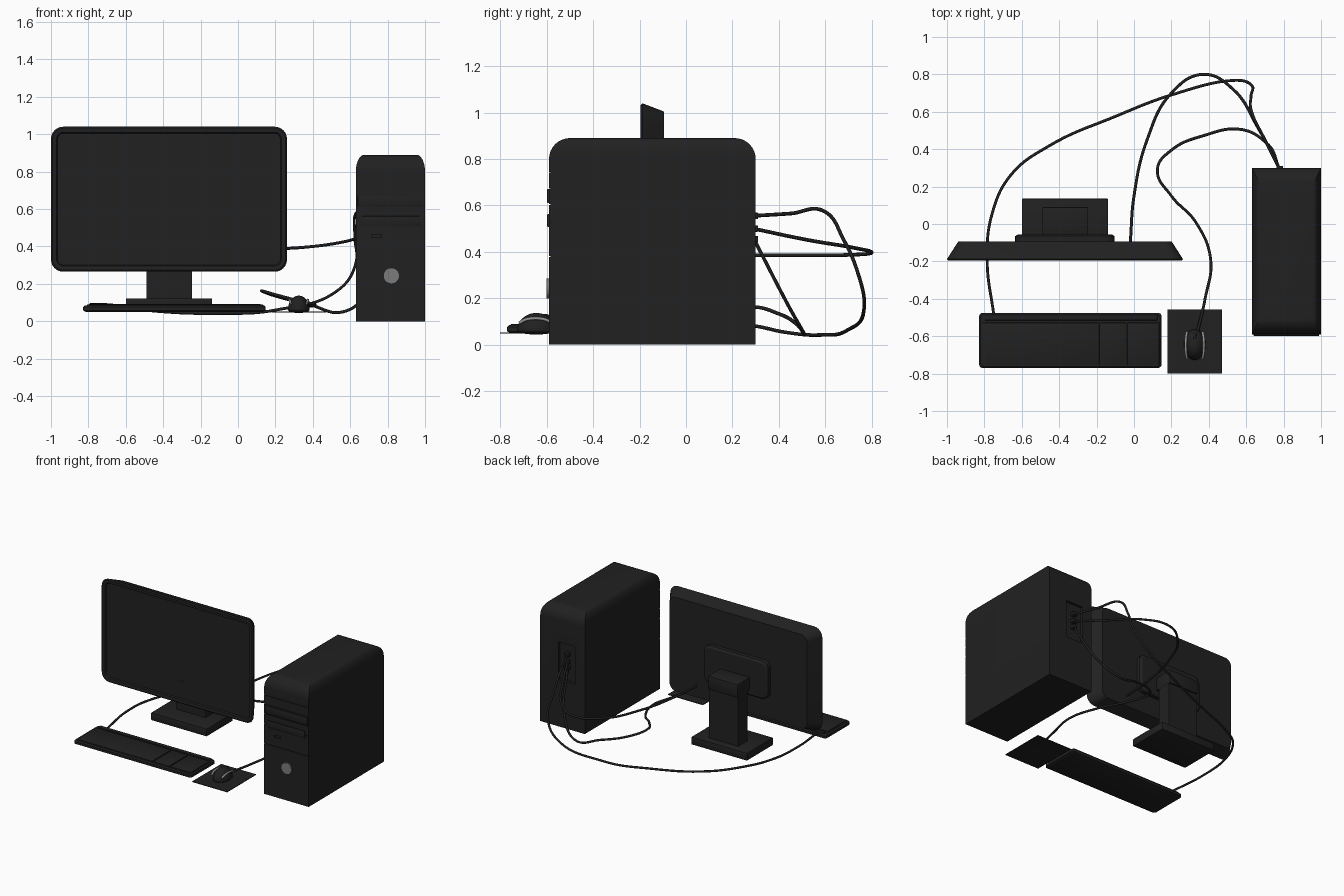
import bpy, bmesh, math
from mathutils import Vector

if "Cube" in bpy.data.objects:
    bpy.data.objects.remove(bpy.data.objects["Cube"])


def material(name, v):
    m = bpy.data.materials.new(name)
    m.diffuse_color = (v, v, v, 1)
    m.use_nodes = True
    m.node_tree.nodes["Principled BSDF"].inputs["Base Color"].default_value = m.diffuse_color
    return m


BLACK = material("black_plastic", 0.015)
GREY = material("grey_button", 0.2)
SILVER = material("silver_trim", 0.3)


def finish(name, bm, mat=BLACK, smooth=True):
    bmesh.ops.recalc_face_normals(bm, faces=bm.faces)
    me = bpy.data.meshes.new(name)
    bm.to_mesh(me)
    bm.free()
    ob = bpy.data.objects.new(name, me)
    bpy.context.collection.objects.link(ob)
    me.materials.append(mat)
    if smooth:
        bpy.ops.object.select_all(action='DESELECT')
        ob.select_set(True)
        bpy.context.view_layer.objects.active = ob
        bpy.ops.object.shade_smooth_by_angle(angle=math.radians(30))
    return ob


def add_box(bm, x0, x1, y0, y1, z0, z1):
    vs = bmesh.ops.create_cube(bm, size=1)['verts']
    for v in vs:
        v.co = Vector((x0 + (v.co.x + .5) * (x1 - x0), y0 + (v.co.y + .5) * (y1 - y0),
                       z0 + (v.co.z + .5) * (z1 - z0)))
    return vs


def box(name, *b, bevel=0.0, mat=BLACK):
    bm = bmesh.new()
    add_box(bm, *b)
    if bevel:
        bmesh.ops.bevel(bm, geom=bm.edges[:], offset=bevel, segments=2, profile=.5, affect='EDGES')
    return finish(name, bm, mat)


def rrect(a0, a1, b0, b1, r, c, axis, n=6):
    """Rounded rectangle ring, in XZ at y=c or in XY at z=c."""
    pts = []
    for k, (ca, cb) in enumerate(((a1 - r, b1 - r), (a0 + r, b1 - r), (a0 + r, b0 + r), (a1 - r, b0 + r))):
        for i in range(n + 1):
            t = math.pi / 2 * (k + i / n)
            a, b = ca + r * math.cos(t), cb + r * math.sin(t)
            pts.append((a, c, b) if axis == 'Y' else (a, b, c))
    return pts


def loft(name, rings, mat=BLACK):
    bm = bmesh.new()
    rows = [[bm.verts.new(p) for p in ring] for ring in rings]
    n = len(rows[0])
    for r0, r1 in zip(rows, rows[1:]):
        for i in range(n):
            bm.faces.new((r0[i], r0[(i + 1) % n], r1[(i + 1) % n], r1[i]))
    bm.faces.new(rows[0])
    bm.faces.new(rows[-1])
    return finish(name, bm, mat)


def cable(name, pts, r=.008, mat=BLACK):
    cu = bpy.data.curves.new(name, 'CURVE')
    cu.dimensions = '3D'
    cu.bevel_depth, cu.bevel_resolution, cu.resolution_u = r, 2, 10
    cu.use_fill_caps = True
    sp = cu.splines.new('BEZIER')
    sp.bezier_points.add(len(pts) - 1)
    for bp, p in zip(sp.bezier_points, pts):
        bp.co = p
        bp.handle_left_type = bp.handle_right_type = 'AUTO'
    ob = bpy.data.objects.new(name, cu)
    bpy.context.collection.objects.link(ob)
    cu.materials.append(mat)
    return ob


# Monitor: tapered rounded shell with a recessed screen
def mon(d, dz, r, y):
    return rrect(-1 + d, .262 - d, .265 + dz, 1.04 - dz, r, y, 'Y')


loft("monitor_shell", [mon(.035, .035, .035, -.183), mon(.03, .03, .035, -.193), mon(.008, .008, .06, -.195),
                       mon(0, 0, .065, -.188), mon(.06, .036, .05, -.094)])
box("screen_indicator", -.375, -.33, -.185, -.181, .427, .433)
loft("rear_mount_plate", [rrect(-.635, -.105, .45, .735, .05, -.1, 'Y'),
                          rrect(-.635, -.105, .45, .735, .05, -.065, 'Y'),
                          rrect(-.62, -.12, .465, .72, .04, -.055, 'Y')])

# Monitor stand
box("stand_head", -.49, -.245, -.06, .09, .49, .59, bevel=.004)
box("stand_column", -.488, -.247, -.03, .078, .11, .5)
box("stand_base", -.6, -.138, -.175, .135, .065, .122, bevel=.004)

# Tower case: top edges rounded, x squeezed so the sides get a tighter radius
bm = bmesh.new()
add_box(bm, -.37, .37, -.59, .3, 0, .89)
top = [e for e in bm.edges if all(v.co.z > .8 for v in e.verts)]
bmesh.ops.bevel(bm, geom=top, offset=.09, segments=8, profile=.5, affect='EDGES')
for v in bm.verts:
    v.co.x = .815 + v.co.x * .5
tower = finish("tower_case", bm)

# Front grooves, port slot and rear recess
bm = bmesh.new()
for z in (.743, .674, .604, .53, .38):
    add_box(bm, .6, 1.03, -.62, -.584, z - .002, z + .002)
add_box(bm, .715, .765, -.62, -.58, .447, .465)
add_box(bm, .71, .85, .28, .35, .35, .635)
cutter = finish("tower_cutter", bm, smooth=False)
cutter.hide_render = True
cutter.hide_viewport = True
mod = tower.modifiers.new("grooves", 'BOOLEAN')
mod.operation, mod.object, mod.solver = 'DIFFERENCE', cutter, 'EXACT'

box("optical_drive_front", .64, .99, -.598, -.58, .61, .67, bevel=.003)
box("card_reader_front", .66, .97, -.598, -.58, .508, .562, bevel=.003)

# Power button
bm = bmesh.new()
bmesh.ops.create_cone(bm, cap_ends=True, segments=32, radius1=.043, radius2=.043, depth=.02)
for v in bm.verts:
    v.co = Vector((.82 + v.co.x, -.59 + v.co.z, .243 + v.co.y))
finish("power_button", bm, GREY)

# Rear plugs
for i, z in enumerate((.555, .5, .455)):
    box(f"rear_plug_{i + 1}", .763, .797, .278, .31, z - .014, z + .014, bevel=.003)


# Keyboard: body with three raised key fields
def key(d, z):
    return rrect(-.828 + d, .148 - d, -.77 + d, -.475 - d, .02, z, 'Z')


loft("keyboard_body", [key(.015, .05), key(0, .058), key(0, .076), key(.008, .084)])
for nm, x0, x1 in (("main", -.808, -.185), ("navigation", -.177, -.045), ("number", -.037, .135)):
    box(f"{nm}_keys", x0, x1, -.755, -.527, .075, .09, bevel=.004)
box("keyboard_rear_strip", -.8, .125, -.515, -.485, .075, .091, bevel=.004)

# Mouse on its pad
box("mouse_pad", .18, .47, -.8, -.457, .048, .053)
bm = bmesh.new()
bmesh.ops.create_uvsphere(bm, u_segments=32, v_segments=20, radius=1)
for v in bm.verts:
    x, y, z = v.co
    z = z * .075 if z > 0 else z * .018
    v.co = Vector((.325 + x * .058, -.645 + y * .082, .062 + z))
finish("mouse_body", bm)
for side, nm in ((-1, "left"), (1, "right")):
    pts = []
    for i in range(7):
        t = -1 + i / 3
        h = math.sqrt(max(0, 1 - (t * .85) ** 2))
        pts.append((.325 + side * (.034 + .015 * h), -.648 + t * .07, .072 + .042 * h))
    cable(f"mouse_{nm}_trim", pts, .007, SILVER)
cable("mouse_wheel", [(.325, -.615, .125), (.325, -.6, .124), (.325, -.588, .115)], .008)

# Cables
cable("monitor_cable", [(.78, .29, .5), (.66, .52, .452), (.53, .72, .418), (.37, .8, .397), (.2, .7, .387),
                        (.07, .45, .385), (0, .15, .385), (-.02, -.1, .385)])
cable("mouse_cable", [(.78, .29, .46), (.7, .44, .17), (.56, .507, .05), (.38, .475, .09), (.2, .395, .135),
                      (.125, .29, .163), (.2, .15, .142), (.33, .01, .108), (.41, -.19, .09),
                      (.38, -.4, .08), (.34, -.575, .08)])
cable("keyboard_cable", [(.78, .29, .555), (.7, .45, .565), (.63, .595, .575), (.625, .68, .45), (.63, .74, .31),
                         (.54, .768, .17), (.2, .69, .06), (-.1, .575, .042), (-.45, .42, .055),
                         (-.66, .26, .085), (-.76, .05, .09), (-.785, -.2, .09), (-.75, -.485, .078)])
